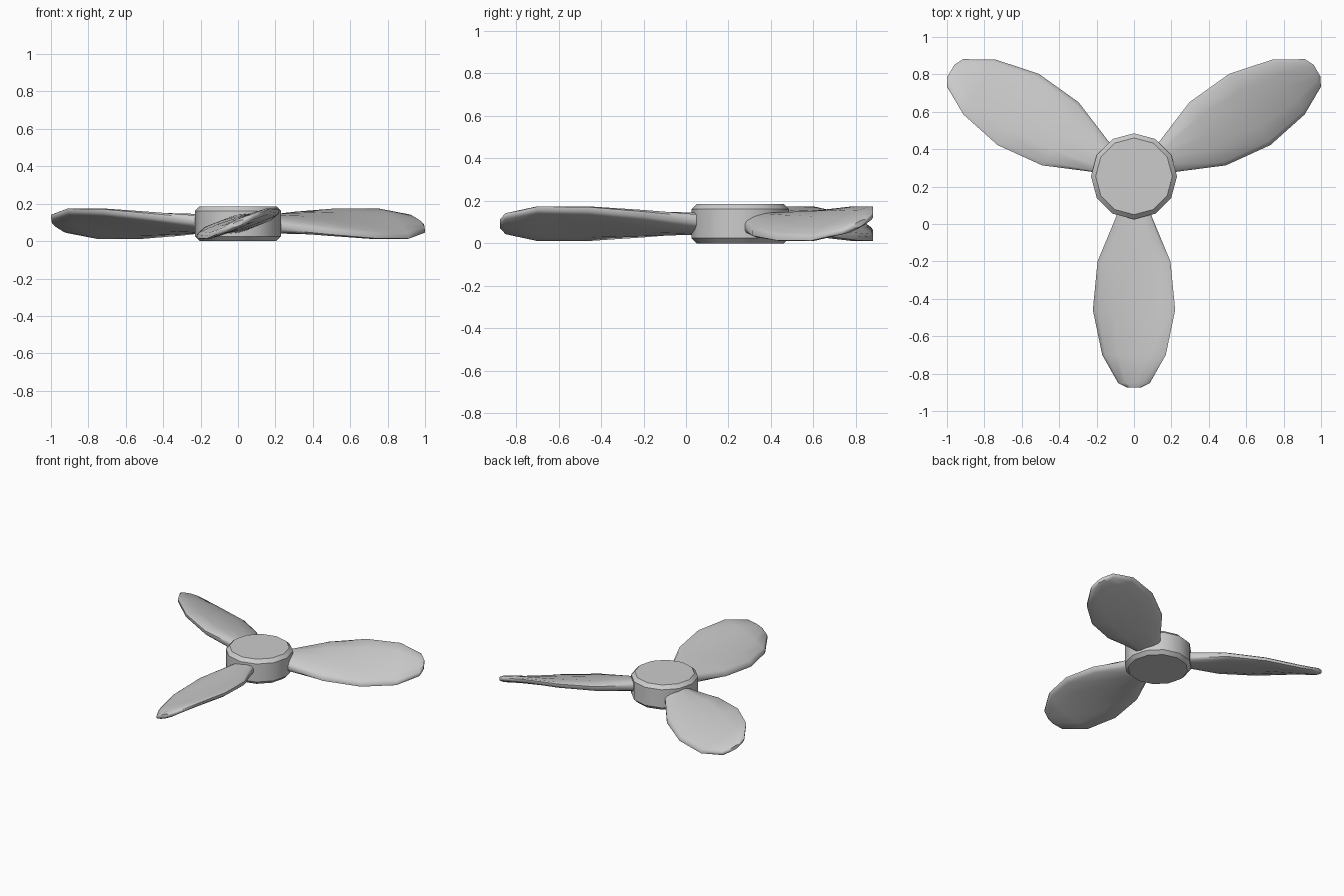
import bpy
import bmesh
import math
from mathutils import Matrix

cube = bpy.data.objects.get("Cube")
if cube:
    bpy.data.objects.remove(cube, do_unlink=True)

grey = bpy.data.materials.new("light_grey")
grey.use_nodes = True
colour = (0.6, 0.6, 0.6, 1)
grey.diffuse_color = colour
grey.node_tree.nodes["Principled BSDF"].inputs["Base Color"].default_value = colour

HUB_Y, MID_Z, HEIGHT = 0.255, 0.093, 0.186


def loft(name, rings, matrix, angle):
    """Skin closed rings of points, cap both ends and shade smooth."""
    bm = bmesh.new()
    loops = [[bm.verts.new(p) for p in ring] for ring in rings]
    n = len(loops[0])
    for a, b in zip(loops, loops[1:]):
        for i in range(n):
            j = (i + 1) % n
            bm.faces.new((a[i], a[j], b[j], b[i]))
    bm.faces.new(loops[0])
    bm.faces.new(loops[-1])
    bmesh.ops.recalc_face_normals(bm, faces=bm.faces)
    mesh = bpy.data.meshes.new(name)
    bm.to_mesh(mesh)
    bm.free()
    mesh.materials.append(grey)
    obj = bpy.data.objects.new(name, mesh)
    bpy.context.collection.objects.link(obj)
    obj.matrix_world = matrix
    bpy.ops.object.select_all(action='DESELECT')
    obj.select_set(True)
    bpy.context.view_layer.objects.active = obj
    bpy.ops.object.shade_smooth_by_angle(angle=math.radians(angle))
    return obj


def circle(radius, z):
    steps = [math.tau * i / 12 for i in range(12)]
    return [(radius * math.cos(a), radius * math.sin(a), z) for a in steps]


def section(distance, half_width, rise, thickness):
    """Lens-shaped blade section, tilted so that its +x edge is higher."""
    outline = [(-1, -.3), (-.9, -.6), (-.5, -.9), (0, -1), (.5, -.9), (.9, -.6), (1, -.3)]
    outline += [(-u, -v) for u, v in outline]
    return [(u * half_width, -distance, u * rise + v * thickness) for u, v in outline]


# Twelve-sided hub with chamfered rims
hub = Matrix.Translation((0, HUB_Y, MID_Z))
h = HEIGHT / 2
loft("hub", [circle(0.205, -h), circle(0.23, 0.025 - h),
             circle(0.23, h - 0.025), circle(0.205, h)], hub, 40)

# Three twisted blades: distance from hub centre, half width, rise, half thickness
stations = [(0.15, 0.08, 0.012, 0.048), (0.215, 0.095, 0.018, 0.048),
            (0.455, 0.195, 0.045, 0.040), (0.715, 0.22, 0.068, 0.034),
            (0.955, 0.17, 0.072, 0.028), (1.105, 0.085, 0.038, 0.025),
            (1.13, 0.035, 0.014, 0.014)]
rings = [section(*s) for s in stations]
for i, name in enumerate(("front_blade", "left_blade", "right_blade")):
    loft(name, rings, hub @ Matrix.Rotation(math.tau * i / 3, 4, 'Z'), 50)
